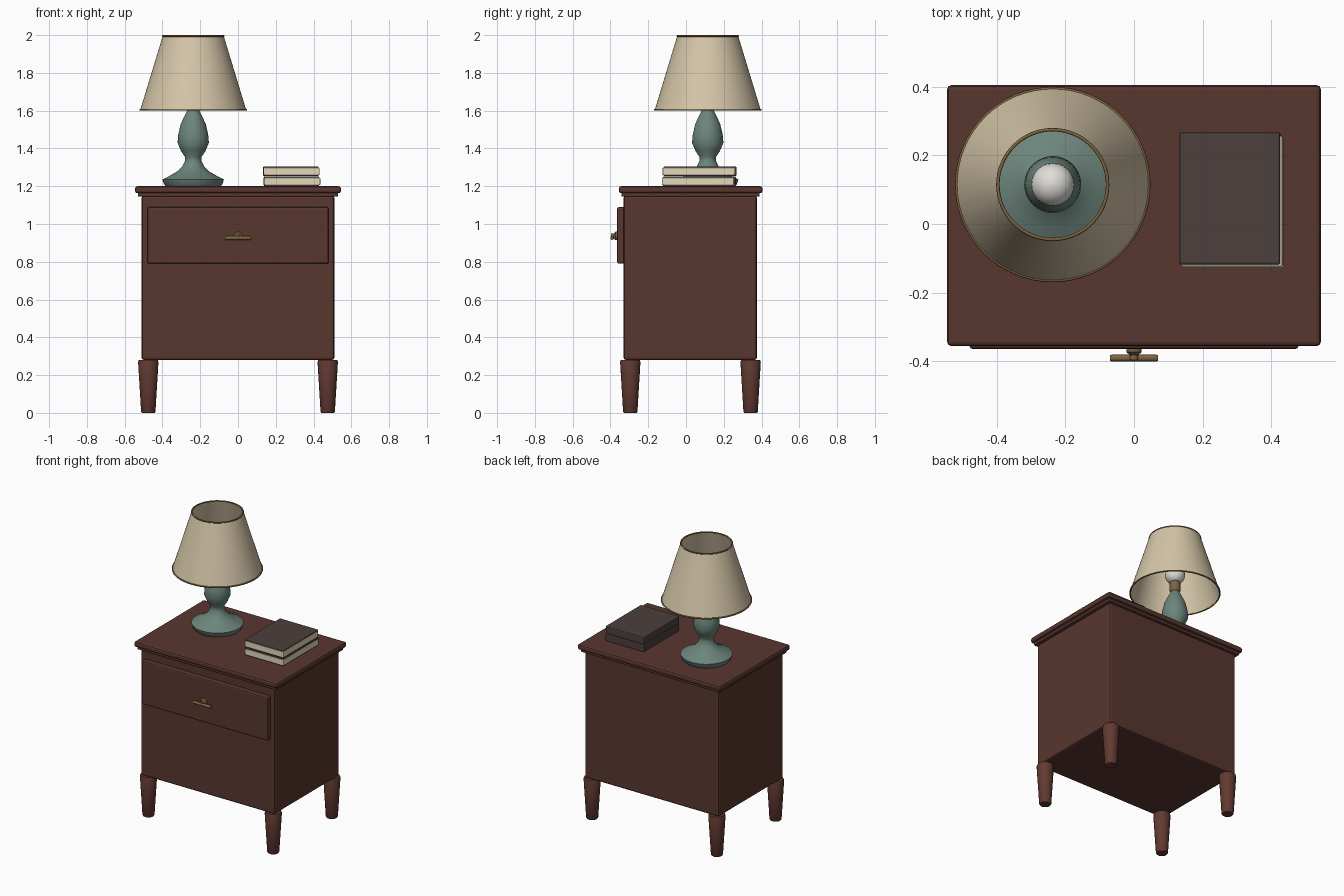
import bpy, bmesh, math
from mathutils import Matrix, Vector

cube = bpy.data.objects.get("Cube")
if cube:
    bpy.data.objects.remove(cube, do_unlink=True)


def material(name, r, g, b):
    m = bpy.data.materials.new(name)
    m.diffuse_color = (r, g, b, 1)
    m.use_nodes = True
    bsdf = m.node_tree.nodes["Principled BSDF"]
    bsdf.inputs["Base Color"].default_value = (r, g, b, 1)
    bsdf.inputs["Roughness"].default_value = 0.7
    return m


WOOD = material("dark wood", 0.098, 0.037, 0.028)
LEG_WOOD = material("leg wood", 0.12, 0.042, 0.031)
BRASS = material("aged brass", 0.21, 0.125, 0.05)
CERAMIC = material("green ceramic", 0.15, 0.235, 0.2)
FABRIC = material("cream fabric", 0.66, 0.56, 0.39)
GLASS = material("white glass", 0.74, 0.72, 0.68)
COVER = material("book cover", 0.072, 0.051, 0.046)
PAPER = material("paper", 0.78, 0.69, 0.5)


def add_object(name, bm, mat, angle=None):
    bmesh.ops.recalc_face_normals(bm, faces=bm.faces)
    me = bpy.data.meshes.new(name)
    bm.to_mesh(me)
    bm.free()
    me.materials.append(mat)
    ob = bpy.data.objects.new(name, me)
    bpy.context.collection.objects.link(ob)
    if angle:
        bpy.ops.object.select_all(action="DESELECT")
        ob.select_set(True)
        bpy.context.view_layer.objects.active = ob
        bpy.ops.object.shade_smooth_by_angle(angle=math.radians(angle))
    return ob


def box(name, x, y, z, mat, bevel=0.0):
    """Box from (low, high) pairs, with chamfered edges."""
    bm = bmesh.new()
    bmesh.ops.create_cube(bm, size=1)
    size = Vector((x[1] - x[0], y[1] - y[0], z[1] - z[0]))
    centre = Vector((sum(x), sum(y), sum(z))) / 2
    bmesh.ops.scale(bm, vec=size, verts=bm.verts)
    bmesh.ops.translate(bm, vec=centre, verts=bm.verts)
    if bevel:
        bmesh.ops.bevel(bm, geom=bm.edges[:], offset=bevel, segments=2,
                        profile=0.5, affect="EDGES")
    return add_object(name, bm, mat)


def lathe(name, profile, centre, mat, steps=32, angle=40, closed=False, turn=None):
    """Spin (radius, height) points about z; open ends get a cap."""
    bm = bmesh.new()
    rings = [[bm.verts.new((r * math.cos(a), r * math.sin(a), z))
              for a in (2 * math.pi * i / steps for i in range(steps))]
             for r, z in profile]
    pairs = list(zip(rings, rings[1:]))
    if closed:
        pairs.append((rings[-1], rings[0]))
    else:
        bm.faces.new(rings[0])
        bm.faces.new(rings[-1])
    for low, high in pairs:
        for i in range(steps):
            j = (i + 1) % steps
            bm.faces.new((low[i], low[j], high[j], high[i]))
    if turn:
        bmesh.ops.rotate(bm, matrix=turn, verts=bm.verts)
    bmesh.ops.translate(bm, vec=centre, verts=bm.verts)
    return add_object(name, bm, mat, angle)


# Cabinet
box("cabinet_body", (-0.51, 0.51), (-0.33, 0.375), (0.28, 1.15), WOOD, 0.012)
box("top_moulding", (-0.53, 0.53), (-0.342, 0.39), (1.145, 1.168), WOOD, 0.006)
box("table_top", (-0.545, 0.545), (-0.356, 0.405), (1.163, 1.2), WOOD, 0.012)
box("drawer_front", (-0.48, 0.48), (-0.365, -0.32), (0.79, 1.09), WOOD, 0.01)

# Tapered round legs
for side, x in (("right", -0.475), ("left", 0.475)):
    for end, y in (("front", -0.295), ("back", 0.342)):
        lathe(f"{end}_{side}_leg",
              [(0.034, 0), (0.038, 0.006), (0.054, 0.27), (0.05, 0.281)],
              (x, y, 0), LEG_WOOD, 24)

# Drawer handle: post and crossbar
to_front = Matrix.Rotation(math.radians(90), 3, "X")
sideways = Matrix.Rotation(math.radians(90), 3, "Y")
lathe("handle_post", [(0.022, -0.005), (0.022, 0.012), (0.012, 0.02), (0.012, 0.034)],
      (0, -0.362, 0.937), BRASS, 16, turn=to_front)
lathe("handle_bar", [(0.008, -0.07), (0.01, -0.065), (0.01, 0.065), (0.008, 0.07)],
      (0, -0.391, 0.926), BRASS, 12, turn=sideways)

# Books: cover block with the page block showing at the front and left
for name, z, shift in (("lower", 1.2, 0.004), ("upper", 1.253, -0.003)):
    x, y = 0.134 + shift / 2, -0.12 - shift / 2
    box(f"{name}_book_cover", (x, x + 0.294), (y, y + 0.386),
        (z, z + 0.052), COVER, 0.006)
    box(f"{name}_book_pages", (x + 0.004, x + 0.3), (y - 0.006, y + 0.376),
        (z + 0.006, z + 0.045), PAPER, 0.005)

# Lamp
LAMP = (-0.237, 0.115, 0)
lathe("lamp_base",
      [(0.145, 1.2), (0.155, 1.212), (0.163, 1.236), (0.125, 1.255), (0.085, 1.278),
       (0.058, 1.305), (0.043, 1.335), (0.044, 1.355), (0.064, 1.385), (0.083, 1.43),
       (0.079, 1.475), (0.066, 1.53), (0.045, 1.575), (0.03, 1.605), (0.024, 1.615)],
      LAMP, CERAMIC)
lathe("lamp_socket", [(0.024, 1.61), (0.034, 1.622), (0.034, 1.67), (0.026, 1.69)],
      LAMP, BRASS, 24)
bulb = [(0.063 * math.sin(a), 1.735 - 0.063 * math.cos(a))
        for a in (math.pi * (i + 0.3) / 12.6 for i in range(2, 13))]
lathe("light_bulb", [(0.026, 1.68)] + bulb, LAMP, GLASS, 24, 60)

# Thin open shade with trim around both rims
lathe("lamp_shade", [(0.281, 1.602), (0.161, 1.997), (0.157, 1.997), (0.277, 1.602)],
      LAMP, FABRIC, 64, closed=True)
for name, radius, z in (("shade_bottom_trim", 0.28, 1.605), ("shade_top_trim", 0.16, 1.995)):
    ring = [(radius + 0.005 * math.cos(a), z + 0.005 * math.sin(a))
            for a in (math.tau * i / 8 for i in range(8))]
    lathe(name, ring, LAMP, BRASS, 64, 60, closed=True)
